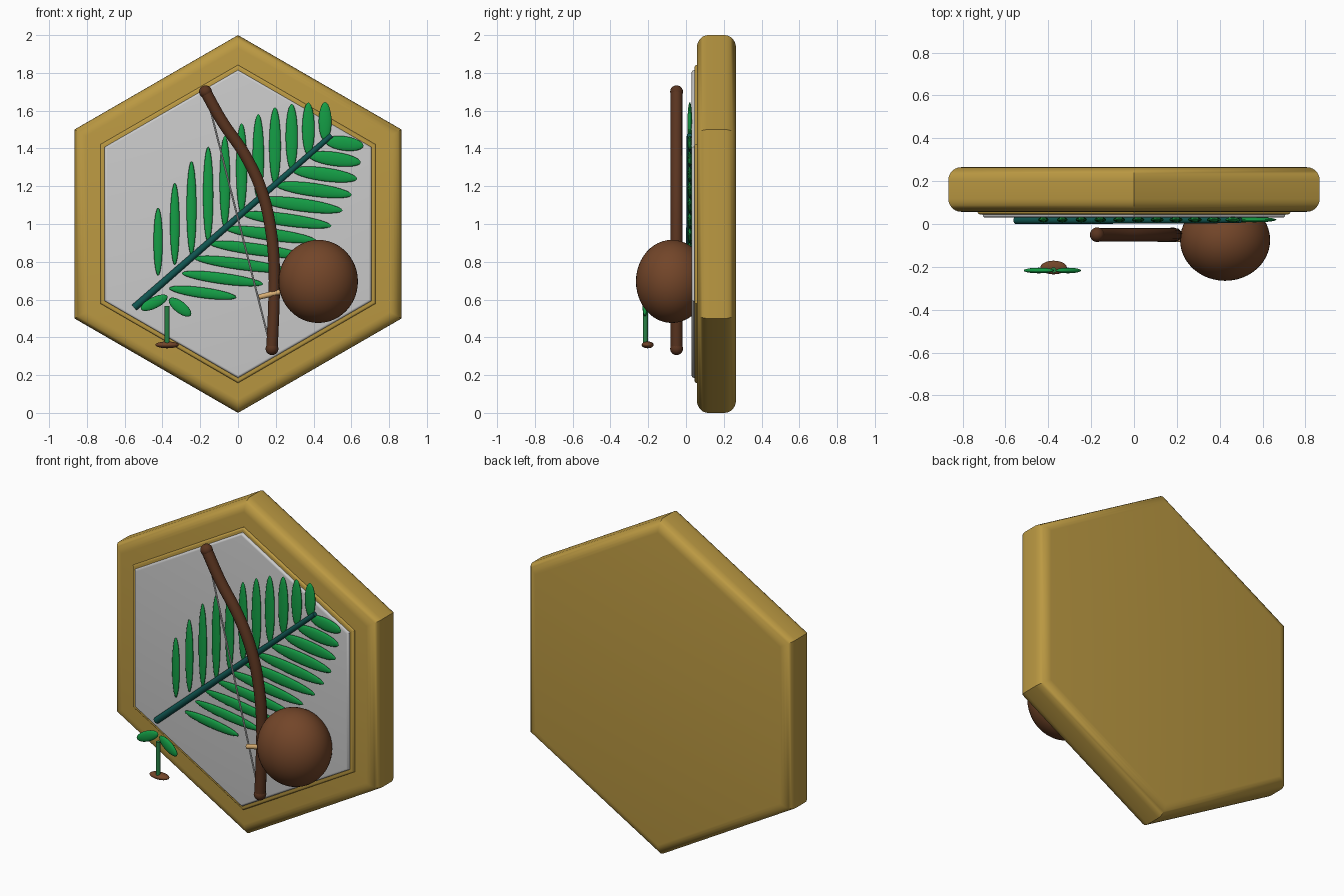
import bpy, bmesh, math
from mathutils import Vector, Matrix

if "Cube" in bpy.data.objects:
    bpy.data.objects.remove(bpy.data.objects["Cube"])


def mat(name, rgb):
    m = bpy.data.materials.new(name)
    m.diffuse_color = (*rgb, 1)
    m.use_nodes = True
    m.node_tree.nodes["Principled BSDF"].inputs["Base Color"].default_value = m.diffuse_color
    return m


GOLD = mat("gold", (0.50, 0.32, 0.055))
BROWN = mat("brown", (0.17, 0.06, 0.022))
WOOD = mat("dark_wood", (0.10, 0.034, 0.014))
GREEN = mat("leaf_green", (0.007, 0.34, 0.06))
STALK = mat("stalk_green", (0.02, 0.22, 0.06))
TEAL = mat("teal", (0.005, 0.09, 0.08))
TAN = mat("tan", (0.68, 0.42, 0.17))


def finish(o, name, m, angle=40):
    o.name = name
    if m:
        o.data.materials.append(m)
    bpy.ops.object.select_all(action='DESELECT')
    o.select_set(True)
    bpy.context.view_layer.objects.active = o
    bpy.ops.object.shade_smooth_by_angle(angle=math.radians(angle))
    return o


def hex_plate(name, radius, y0, y1, round_r, m, steps=6):
    """Pointy-top hexagonal plate with rounded front and back rims."""
    rings = []
    for i in range(steps + 1):
        a = i / steps * math.pi / 2
        rings.append((y0 + round_r * (1 - math.sin(a)), round_r * (1 - math.cos(a))))
    rings = rings[::-1] + [(y0 + y1 - y, ins) for y, ins in rings]
    bm = bmesh.new()
    loops = []
    for y, ins in rings:
        r = radius - ins / math.cos(math.pi / 6)
        loops.append([bm.verts.new((r * math.sin(k * math.pi / 3), y,
                                    1 + r * math.cos(k * math.pi / 3))) for k in range(6)])
    for a, b in zip(loops, loops[1:]):
        for k in range(6):
            bm.faces.new((a[k], a[(k + 1) % 6], b[(k + 1) % 6], b[k]))
    bm.faces.new(loops[0])
    bm.faces.new(loops[-1])
    bmesh.ops.recalc_face_normals(bm, faces=bm.faces)
    me = bpy.data.meshes.new(name)
    bm.to_mesh(me)
    bm.free()
    o = bpy.data.objects.new(name, me)
    bpy.context.collection.objects.link(o)
    return finish(o, name, m)


def ellipsoid(name, centre, radii, m, tilt=0, seg=20, rings=12):
    """Ellipsoid; tilt turns its long x axis within the front plane."""
    bpy.ops.mesh.primitive_uv_sphere_add(segments=seg, ring_count=rings)
    o = bpy.context.object
    o.data.transform(Matrix.Translation(centre) @ Matrix.Rotation(-tilt, 4, 'Y')
                     @ Matrix.Diagonal((*radii, 1)))
    return finish(o, name, m, 80)


def rod(name, a, b, r, m, r2=None, sides=16):
    a, b = Vector(a), Vector(b)
    bpy.ops.mesh.primitive_cone_add(vertices=sides, radius1=r, radius2=r2 or r,
                                    depth=(b - a).length)
    o = bpy.context.object
    o.data.transform(Matrix.Translation((a + b) / 2)
                     @ (b - a).to_track_quat('Z', 'Y').to_matrix().to_4x4())
    return finish(o, name, m)


# Badge: frame, inner trim, grey panel
hex_plate("frame", 1.0, 0.057, 0.265, 0.06, GOLD)
hex_plate("inner_trim", 0.842, 0.045, 0.085, 0.012, GOLD)
hex_plate("panel", 0.815, 0.03, 0.08, 0.013, None)

# Frond: stem with leaflets mirrored across it
s0, s1 = Vector((-0.55, 0.557)), Vector((0.495, 1.47))
axis = (s1 - s0).normalized()
rod("frond_stem", (s0.x, 0.018, s0.y), (s1.x, 0.018, s1.y), 0.019, TEAL, 0.014)
gaps = [.058, .037, .011, 0, 0, 0, 0, 0, 0, 0, 0]
lengths = [.36, .435, .50, .51, .49, .48, .45, .41, .35, .28, .205]
for i, (gap, length) in enumerate(zip(gaps, lengths)):
    x = -0.423 + i * 0.0884
    base = s0.y + (x - s0.x) * axis.y / axis.x + gap
    c = Vector((x, base + length / 2))
    rel = c - s0
    d = s0 + 2 * rel.dot(axis) * axis - rel
    width = 0.024 + 0.001 * i
    turn = 2 * math.atan2(axis.y, axis.x) - math.pi / 2
    for side, p, t in (("upper", c, math.pi / 2), ("lower", d, turn)):
        ellipsoid(f"leaflet_{side}_{i + 1}", (p.x, 0.02, p.y),
                  (length / 2, 0.012, width if side == "upper" else width + 0.004), GREEN, t)

# Bow: curved limb, rounded tips, string, peg
path = [(-.172, 1.70), (-.085, 1.545), (.04, 1.36), (.127, 1.17), (.175, .96), (.192, .76),
        (.19, .58), (.18, .34)]
cu = bpy.data.curves.new("bow_limb", 'CURVE')
cu.dimensions = '3D'
cu.bevel_depth = 0.031
cu.bevel_resolution = 5
cu.resolution_u = 6
cu.use_fill_caps = True
sp = cu.splines.new('BEZIER')
sp.bezier_points.add(len(path) - 1)
for bp, (x, z) in zip(sp.bezier_points, path):
    bp.co = (x, -0.05, z)
    bp.handle_left_type = bp.handle_right_type = 'AUTO'
limb = bpy.data.objects.new("bow_limb", cu)
bpy.context.collection.objects.link(limb)
bpy.ops.object.select_all(action='DESELECT')
limb.select_set(True)
bpy.context.view_layer.objects.active = limb
bpy.ops.object.convert(target='MESH')
finish(bpy.context.object, "bow_limb", WOOD)
for tip, (x, z) in (("top", path[0]), ("bottom", path[-1])):
    ellipsoid(f"bow_tip_{tip}", (x, -0.05, z), (0.034,) * 3, WOOD)
rod("bow_string", (-.168, -0.05, 1.69), (.172, -0.05, .35), 0.005, None, sides=8)
rod("bow_peg", (.11, -0.07, .613), (.222, -0.07, .64), 0.014, TAN)

# Round nut resting on the panel
ellipsoid("round_nut", (0.425, -0.075, 0.696), (0.21, 0.19, 0.22), BROWN, seg=48, rings=24)

# Sprout: soil mound, stalk, two leaves
ellipsoid("soil_mound", (-.375, -.203, .36), (.062, .032, .018), BROWN)
rod("sprout_stalk", (-.375, -.215, .36), (-.375, -.215, .567), 0.013, STALK)
ellipsoid("sprout_leaf_left", (-.444, -.217, .583), (.078, .013, .03), GREEN, math.radians(26))
ellipsoid("sprout_leaf_right", (-.307, -.217, .56), (.072, .013, .031), GREEN, math.radians(-38))
